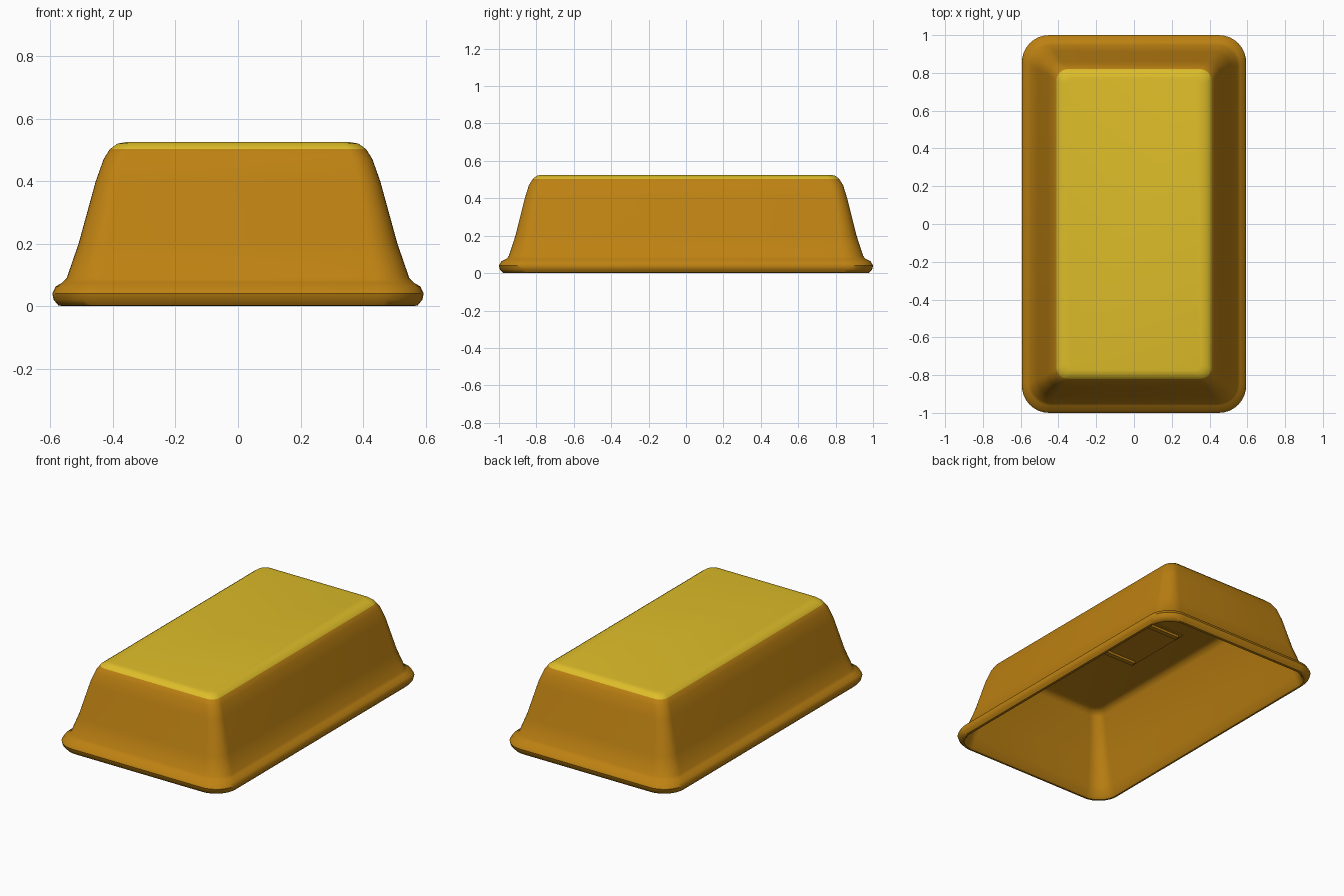
import bpy, bmesh, math

cube = bpy.data.objects.get("Cube")
if cube:
    bpy.data.objects.remove(cube, do_unlink=True)


def make_material(name, color):
    mat = bpy.data.materials.new(name)
    mat.use_nodes = True
    mat.diffuse_color = color
    mat.node_tree.nodes["Principled BSDF"].inputs["Base Color"].default_value = color
    return mat


amber = make_material("amber", (0.51, 0.22, 0.006, 1))
yellow = make_material("golden yellow", (0.73, 0.51, 0.022, 1))


def rounded_ring(bm, hx, hy, r, z, steps=8):
    """Closed loop of vertices around a rounded rectangle."""
    ring = []
    for k, (sx, sy) in enumerate([(1, 1), (-1, 1), (-1, -1), (1, -1)]):
        for i in range(steps + 1):
            a = math.pi / 2 * (k + i / steps)
            ring.append(bm.verts.new((sx * (hx - r) + r * math.cos(a),
                                      sy * (hy - r) + r * math.sin(a), z)))
    return ring


def new_object(name, bm, materials):
    bmesh.ops.recalc_face_normals(bm, faces=bm.faces)
    mesh = bpy.data.meshes.new(name)
    bm.to_mesh(mesh)
    bm.free()
    obj = bpy.data.objects.new(name, mesh)
    bpy.context.collection.objects.link(obj)
    for mat in materials:
        mesh.materials.append(mat)
    return obj


# Hollow shell: half width, half length, corner radius, height
outer = [(0.355, 0.775, 0.04, 0.525), (0.385, 0.80, 0.05, 0.52),
         (0.41, 0.82, 0.06, 0.502), (0.43, 0.84, 0.065, 0.47),
         (0.455, 0.862, 0.07, 0.40), (0.51, 0.912, 0.095, 0.20),
         (0.548, 0.948, 0.11, 0.09), (0.562, 0.962, 0.12, 0.075),
         (0.584, 0.988, 0.14, 0.062), (0.594, 1.0, 0.145, 0.04),
         (0.59, 0.995, 0.145, 0.02), (0.575, 0.98, 0.135, 0.002)]
inner = [(0.562, 0.966, 0.125, 0.0), (0.552, 0.954, 0.12, 0.012),
         (0.535, 0.935, 0.105, 0.07), (0.49, 0.892, 0.085, 0.20),
         (0.415, 0.825, 0.06, 0.465), (0.40, 0.81, 0.055, 0.488),
         (0.375, 0.785, 0.045, 0.497)]

bm = bmesh.new()
rings = [rounded_ring(bm, *row) for row in outer + inner]
top_cap = bm.faces.new(rings[0])
bm.faces.new(rings[-1])
top_cap.material_index = 1
for level, (a, b) in enumerate(zip(rings, rings[1:])):
    for i in range(len(a)):
        j = (i + 1) % len(a)
        face = bm.faces.new((a[i], a[j], b[j], b[i]))
        face.material_index = 1 if level < 2 else 0
shell = new_object("pan_shell", bm, [amber, yellow])

bpy.ops.object.select_all(action="DESELECT")
shell.select_set(True)
bpy.context.view_layer.objects.active = shell
bpy.ops.object.shade_smooth_by_angle(angle=math.radians(40))


# Plate and two ridges under the ceiling
def box(name, center, size):
    bm = bmesh.new()
    bmesh.ops.create_cube(bm, size=1)
    bmesh.ops.scale(bm, vec=size, verts=bm.verts)
    bmesh.ops.translate(bm, vec=center, verts=bm.verts)
    return new_object(name, bm, [amber])


box("inner_plate", (0, -0.02, 0.495), (0.4, 0.46, 0.009))
for name, y in (("back_ridge", 0.18), ("front_ridge", -0.22)):
    box(name, (0, y, 0.487), (0.36, 0.03, 0.022))
